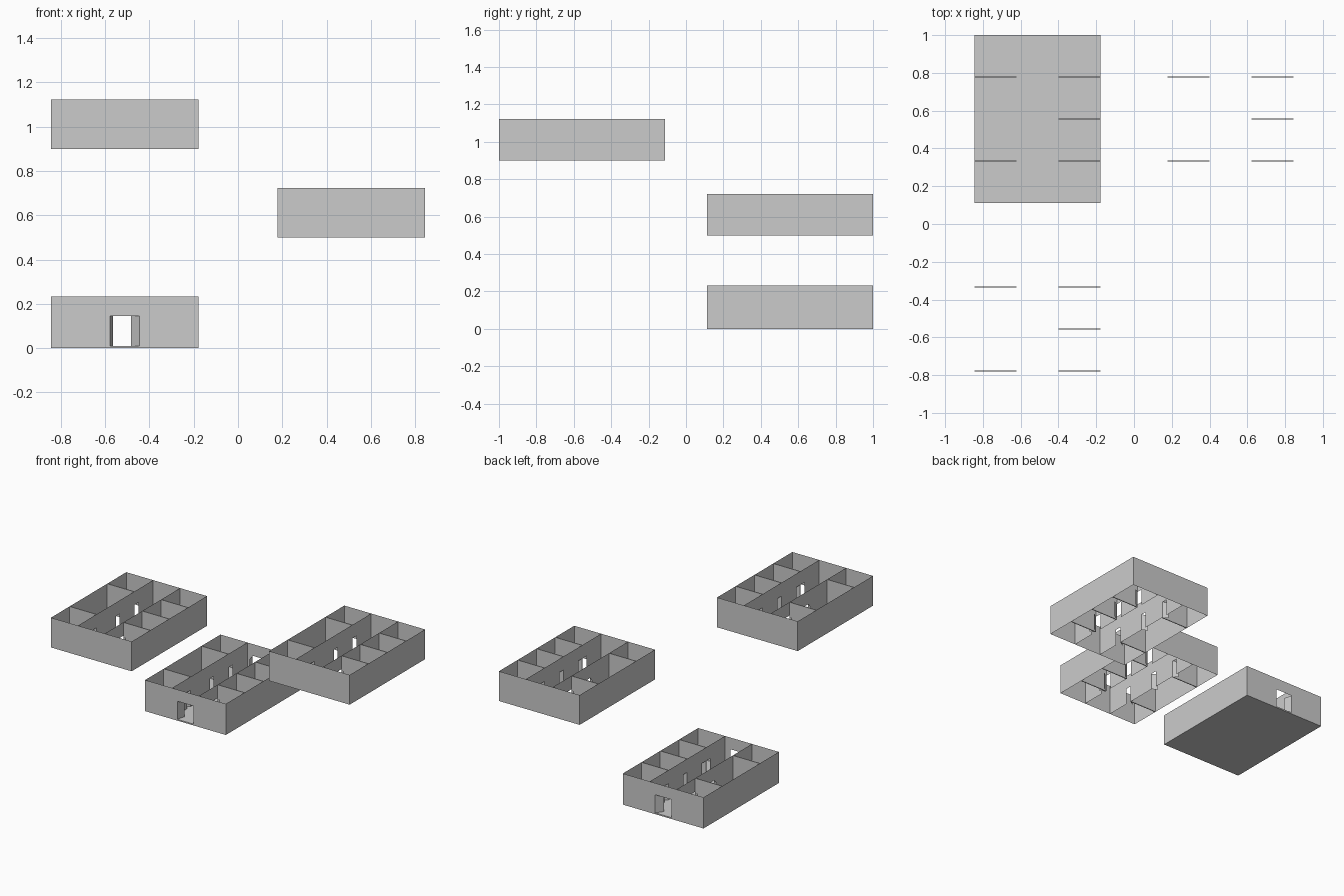
import bpy, bmesh
from mathutils import Vector

if "Cube" in bpy.data.objects:
    bpy.data.objects.remove(bpy.data.objects["Cube"])

U = 2 / 9            # room module: each storey is 3 x 4 modules, 1 high
W, L, H = 3 * U, 4 * U, U
SLAB = 0.01
PART = 0.006         # partition thickness
DOOR_W, DOOR_H = 0.044, 0.122
ENTRY_W, ENTRY_H = 0.134, 0.135


def make_object(name, bm):
    mesh = bpy.data.meshes.new(name)
    bm.to_mesh(mesh)
    bm.free()
    ob = bpy.data.objects.new(name, mesh)
    bpy.context.collection.objects.link(ob)
    return ob


def wall(bm, start, end, z, openings=(), door_h=DOOR_H):
    """Sheet wall, notched from the floor up at each (from, to) opening."""
    a, b = Vector(start), Vector(end)
    length = (b - a).length
    profile = [(0, 0)]
    for s, e in sorted(openings):
        profile += [(s, 0), (s, door_h), (e, door_h), (e, 0)]
    profile += [(length, 0), (length, H), (0, H)]
    d = (b - a) / length
    bm.faces.new([bm.verts.new((a.x + d.x * s, a.y + d.y * s, z + h))
                  for s, h in profile])


def box(bm, lo, hi):
    lo, hi = Vector(lo), Vector(hi)
    made = bmesh.ops.create_cube(bm, size=1)["verts"]
    bmesh.ops.scale(bm, vec=hi - lo, verts=made)
    bmesh.ops.translate(bm, vec=(lo + hi) / 2, verts=made)


def storey(name, x, y, z, entries=False):
    # outer walls, with double entrances at both ends on the ground storey
    bm = bmesh.new()
    gap = [((W - ENTRY_W) / 2, (W + ENTRY_W) / 2)] if entries else []
    for yy in (y, y + L):
        wall(bm, (x, yy), (x + W, yy), z, gap, ENTRY_H)
    for xx in (x, x + W):
        wall(bm, (xx, y), (xx, y + L), z)
    make_object(name + "_outer_walls", bm)

    # corridor walls and ajar room doors: (hinge offset, swing direction)
    walls, doors = bmesh.new(), bmesh.new()
    left = [(U, -1), (2 * U, 1), (3 * U, 1)]
    right = left + [(U, 1)]
    for xx, side, layout in ((x + U, -1, left), (x + 2 * U, 1, right)):
        gaps = []
        for off, s in layout:
            h = off + s * PART / 2
            gaps.append(tuple(sorted((h, h + s * DOOR_W))))
            wall_door(doors, (xx, y + h),
                      (xx + side * 0.038, y + h + s * 0.022), z, DOOR_H)
        wall(walls, (xx, y), (xx, y + L), z, gaps)
    make_object(name + "_corridor_walls", walls)

    # entrance double doors, swung inwards
    if entries:
        mid = x + W / 2
        for yy, s in ((y, 1), (y + L, -1)):
            for hinge, dx, dy in ((mid - ENTRY_W / 2, 0.015, 0.062),
                                  (mid + ENTRY_W / 2, -0.039, 0.052)):
                wall_door(doors, (hinge, yy), (hinge + dx, yy + s * dy),
                          z, ENTRY_H)
    make_object(name + "_doors", doors)

    # partitions between the rooms
    bm = bmesh.new()
    for x0, rows in ((x, (1, 3)), (x + 2 * U, (1, 2, 3))):
        for r in rows:
            yc = y + r * U
            box(bm, (x0, yc - PART / 2, z), (x0 + U, yc + PART / 2, z + H))
    make_object(name + "_partitions", bm)


def wall_door(bm, hinge, tip, z, h):
    """Door leaf sheet from hinge to tip."""
    bm.faces.new([bm.verts.new(p) for p in (
        (*hinge, z), (*tip, z), (*tip, z + h), (*hinge, z + h))])


X0, X1 = -0.845, 0.845 - W
storey("ground_storey", X0, 1 - L, SLAB, entries=True)
storey("middle_storey", X1, 1 - L, 0.5)
storey("upper_storey", X0, -1, 0.9)

# floor slab under the ground storey
bm = bmesh.new()
box(bm, (X0, 1 - L, 0), (X0 + W, 1, SLAB))
make_object("floor_slab", bm)
